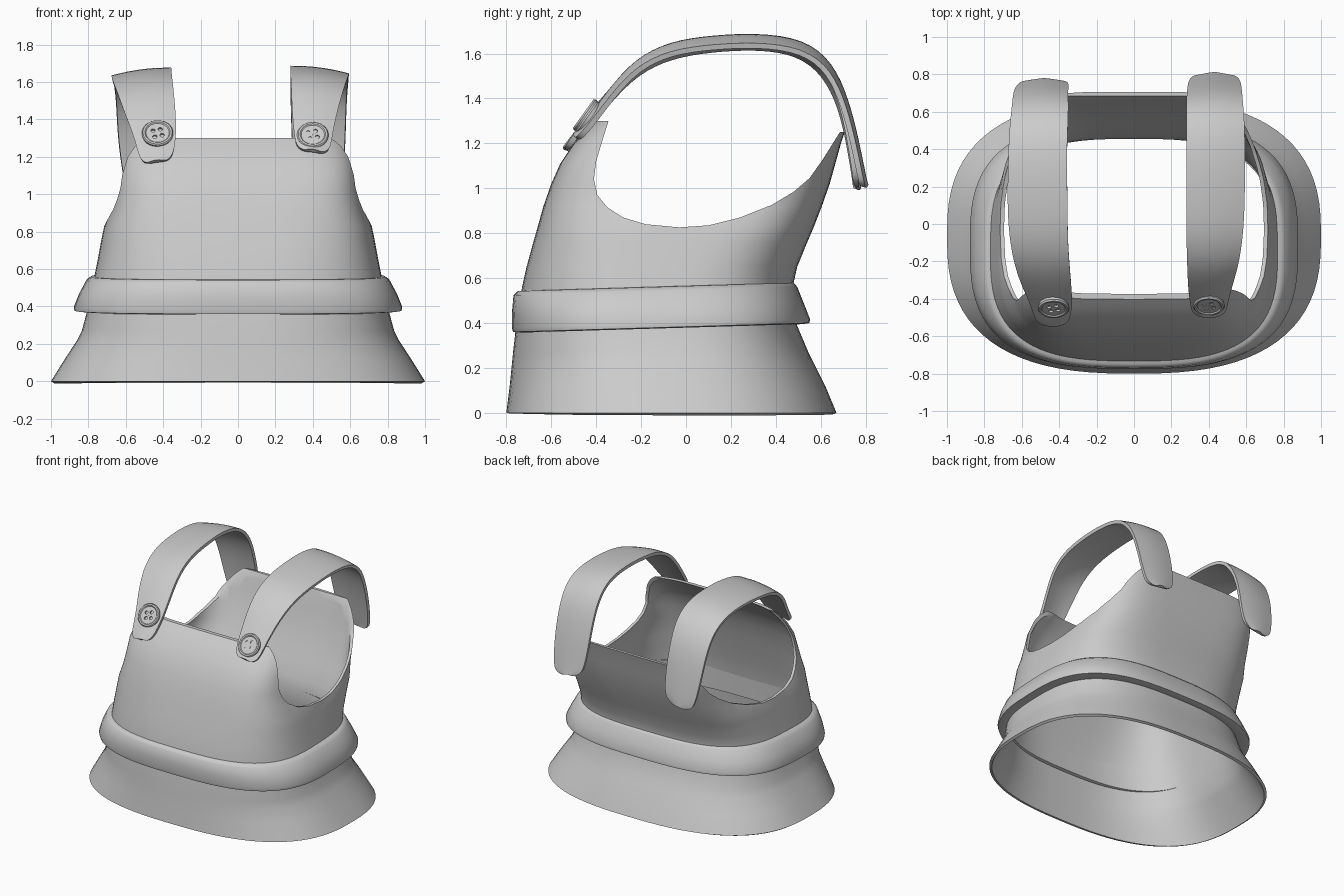
import bpy, bmesh
from math import sin, cos, pi, copysign
from mathutils import Vector, Matrix

if "Cube" in bpy.data.objects:
    bpy.data.objects.remove(bpy.data.objects["Cube"])

grey = bpy.data.materials.new("light grey cloth")
grey.use_nodes = True
grey.diffuse_color = (0.6, 0.6, 0.6, 1)
grey.node_tree.nodes["Principled BSDF"].inputs["Base Color"].default_value = (0.6, 0.6, 0.6, 1)


def make(name, bm):
    mesh = bpy.data.meshes.new(name)
    bm.to_mesh(mesh)
    bm.free()
    mesh.materials.append(grey)
    ob = bpy.data.objects.new(name, mesh)
    bpy.context.collection.objects.link(ob)
    return ob


def modify(ob, kind, **settings):
    bpy.context.view_layer.objects.active = ob
    mod = ob.modifiers.new(kind, kind)
    for key, value in settings.items():
        setattr(mod, key, value)
    bpy.ops.object.modifier_apply(modifier=mod.name)


def cut(ob, cutter):
    modify(ob, 'BOOLEAN', object=cutter, operation='DIFFERENCE', solver='EXACT')
    bpy.data.objects.remove(cutter)


def smooth(ob, angle=0.7):
    bpy.ops.object.select_all(action='DESELECT')
    ob.select_set(True)
    bpy.context.view_layer.objects.active = ob
    bpy.ops.object.shade_smooth_by_angle(angle=angle)


def ring(z, half_x, front, back, power, tilt=0, count=80):
    """Rounded-box outline at one height."""
    mid, half_y = (front + back) / 2, (back - front) / 2
    pts = []
    for i in range(count):
        c, s = cos(2 * pi * i / count), sin(2 * pi * i / count)
        x = half_x * copysign(abs(c) ** (2 / power), c)
        y = mid + half_y * copysign(abs(s) ** (2 / power), s)
        pts.append((x, y, z + tilt * (y + 0.05)))
    return pts


def loft(rows, around=True, closed=False):
    bm = bmesh.new()
    grid = [[bm.verts.new(p) for p in row] for row in rows]
    pairs = list(zip(grid, grid[1:])) + ([(grid[-1], grid[0])] if closed else [])
    n = len(grid[0])
    for a, b in pairs:
        for i in range(n if around else n - 1):
            j = (i + 1) % n
            bm.faces.new((a[i], a[j], b[j], b[i]))
    if closed:
        bmesh.ops.recalc_face_normals(bm, faces=bm.faces)
    return bm


# Dress body: height, half width, front, back, squareness
body_rows = [
    (0.00, 1.00, -0.80, 0.67, 2.6), (0.12, 0.925, -0.785, 0.62, 2.6),
    (0.22, 0.86, -0.775, 0.57, 2.6), (0.27, 0.835, -0.77, 0.545, 2.7),
    (0.40, 0.80, -0.755, 0.49, 2.8), (0.56, 0.768, -0.73, 0.475, 3.0),
    (0.65, 0.75, -0.71, 0.495, 3.2), (0.76, 0.73, -0.68, 0.54, 3.5),
    (0.83, 0.715, -0.66, 0.57, 3.8), (0.92, 0.68, -0.635, 0.605, 4.2),
    (1.02, 0.66, -0.60, 0.64, 4.6), (1.11, 0.65, -0.56, 0.665, 5),
    (1.20, 0.635, -0.50, 0.69, 5), (1.26, 0.615, -0.445, 0.71, 5),
    (1.34, 0.57, -0.36, 0.74, 5)]
body = make("dress_body", loft([ring(*r) for r in body_rows]))
modify(body, 'SOLIDIFY', thickness=0.02, offset=-1)

# Armholes and neckline, cut by one side outline
outline = [(-1, 1.3), (-0.345, 1.3), (-0.37, 1.22), (-0.40, 1.12), (-0.41, 1.04),
           (-0.395, 0.97), (-0.35, 0.915), (-0.28, 0.87), (-0.18, 0.84), (-0.03, 0.826),
           (0.10, 0.835), (0.24, 0.87), (0.38, 0.925), (0.48, 0.985), (0.55, 1.045),
           (0.61, 1.13), (0.685, 1.25), (1, 1.25), (1, 1.6), (-1, 1.6)]
bm = bmesh.new()
face = bm.faces.new([bm.verts.new((-1.2, y, z)) for y, z in outline])
side = bmesh.ops.extrude_face_region(bm, geom=[face])["geom"]
bmesh.ops.translate(bm, vec=(2.4, 0, 0), verts=[v for v in side if isinstance(v, bmesh.types.BMVert)])
bmesh.ops.recalc_face_normals(bm, faces=bm.faces)
cut(body, make("opening_cutter", bm))
smooth(body)

# Waist band, tilted up towards the back
band_rows = [
    (0.565, 0.75, -0.715, 0.46), (0.563, 0.785, -0.75, 0.48), (0.545, 0.81, -0.768, 0.495),
    (0.47, 0.85, -0.775, 0.525), (0.40, 0.878, -0.775, 0.552), (0.382, 0.875, -0.77, 0.55),
    (0.378, 0.84, -0.75, 0.52), (0.39, 0.785, -0.72, 0.47)]
band = make("waist_band", loft([ring(*r, 2.9, 0.03) for r in band_rows], closed=True))
smooth(band, 1.0)


def strap(name, path, lean):
    """Ribbon along (x, y, z, half width); the outer edge hangs lower."""
    rows = []
    for i, (x, y, z, w) in enumerate(path):
        before, after = path[max(i - 1, 0)], path[min(i + 1, len(path) - 1)]
        along = Vector((0, after[1] - before[1], after[2] - before[2])).normalized()
        out = Vector((0, -along.z, along.y))
        row = []
        for k in (-1, -0.5, 0, 0.5, 1):
            drop = Vector((0, 0, -lean * k * w))
            row.append(Vector((x + k * w, y, z)) + drop + out * 0.012 * (1 - k * k))
        rows.append(row)
    ob = make(name, loft(rows, around=False))
    modify(ob, 'SUBSURF', levels=2)
    modify(ob, 'SOLIDIFY', thickness=0.024, offset=0)
    smooth(ob)


strap("left_strap", [
    (0.40, -0.485, 1.225, 0.05), (0.40, -0.465, 1.245, 0.09), (0.40, -0.41, 1.31, 0.10),
    (0.405, -0.33, 1.42, 0.115), (0.42, -0.22, 1.55, 0.135), (0.43, -0.07, 1.625, 0.15),
    (0.435, 0.12, 1.65, 0.155), (0.435, 0.32, 1.66, 0.155), (0.435, 0.52, 1.635, 0.155),
    (0.43, 0.64, 1.54, 0.15), (0.43, 0.705, 1.38, 0.145), (0.43, 0.745, 1.22, 0.14),
    (0.43, 0.775, 1.07, 0.125), (0.43, 0.785, 1.025, 0.10), (0.43, 0.79, 1.01, 0.05)], 0.13)
strap("right_strap", [
    (-0.435, -0.53, 1.17, 0.05), (-0.435, -0.515, 1.19, 0.09), (-0.44, -0.42, 1.31, 0.11),
    (-0.465, -0.33, 1.42, 0.13), (-0.49, -0.22, 1.535, 0.145), (-0.51, -0.07, 1.61, 0.155),
    (-0.515, 0.12, 1.64, 0.16), (-0.515, 0.32, 1.65, 0.155), (-0.51, 0.50, 1.625, 0.155),
    (-0.50, 0.62, 1.53, 0.15), (-0.50, 0.69, 1.38, 0.145), (-0.49, 0.725, 1.22, 0.14),
    (-0.48, 0.75, 1.07, 0.125), (-0.48, 0.755, 1.02, 0.10), (-0.48, 0.757, 1.0, 0.05)], -0.13)


# Four-hole buttons
def button(name, centre):
    profile = [(0.001, -0.015), (0.08, -0.015), (0.084, 0.004), (0.078, 0.012),
               (0.068, 0.012), (0.062, 0.006), (0.001, 0.006)]
    rows = [[(r * cos(2 * pi * i / 32), r * sin(2 * pi * i / 32), h) for i in range(32)]
            for r, h in profile]
    bm = loft(rows, closed=True)
    ob = make(name, bm)
    holes = bmesh.new()
    for sx in (-1, 1):
        for sy in (-1, 1):
            bmesh.ops.create_cone(holes, cap_ends=True, segments=12, radius1=0.012, radius2=0.012,
                                  depth=0.03, matrix=Matrix.Translation((sx * 0.02, sy * 0.02, 0.008)))
    cut(ob, make("hole_cutter", holes))
    ob.data.transform(Matrix.Translation(centre) @ Matrix.Rotation(0.95, 4, 'X')
                      @ Matrix.Rotation(0.25, 4, 'Z'))
    smooth(ob, 0.5)


button("left_button", (0.40, -0.435, 1.315))
button("right_button", (-0.43, -0.448, 1.325))
